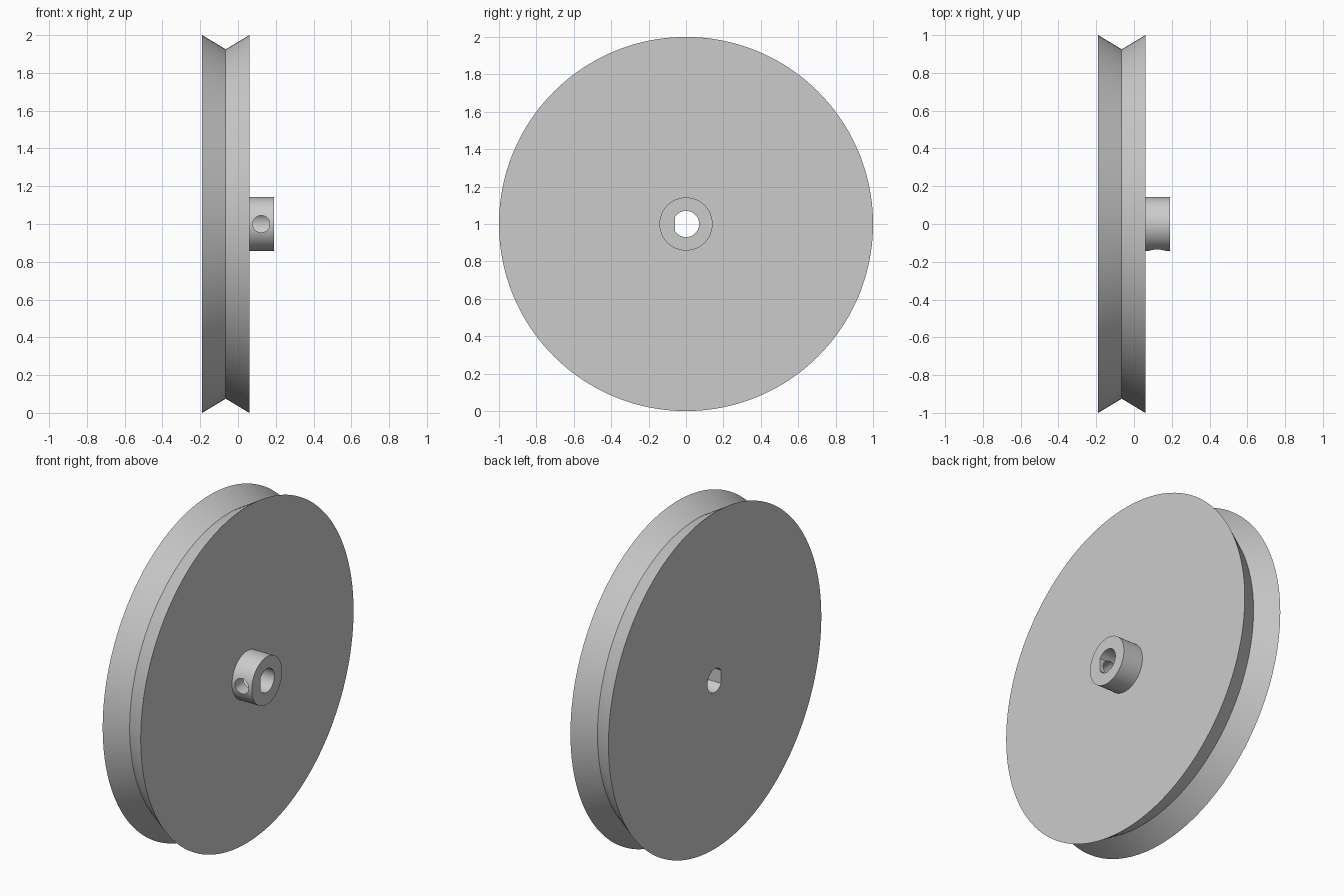
import bpy, bmesh, math
from mathutils import Matrix, Vector

SEGMENTS = 160
AXIS_Z = 1.0  # height of the wheel axle

cube = bpy.data.objects.get("Cube")
if cube:
    bpy.data.objects.remove(cube, do_unlink=True)

grey = bpy.data.materials.new("plain_grey")
grey.use_nodes = True
colour = (0.6, 0.6, 0.6, 1)
grey.diffuse_color = colour
grey.node_tree.nodes["Principled BSDF"].inputs["Base Color"].default_value = colour


def make_object(name, bm):
    bmesh.ops.recalc_face_normals(bm, faces=bm.faces)
    mesh = bpy.data.meshes.new(name)
    bm.to_mesh(mesh)
    bm.free()
    mesh.materials.append(grey)
    obj = bpy.data.objects.new(name, mesh)
    obj.location.z = AXIS_Z
    bpy.context.collection.objects.link(obj)
    return obj


def lathe(name, profile):
    """Revolve (x, radius) points about the x axis and cap both ends."""
    bm = bmesh.new()
    rings = []
    for x, r in profile:
        angles = [2 * math.pi * i / SEGMENTS for i in range(SEGMENTS)]
        rings.append([bm.verts.new((x, r * math.cos(a), r * math.sin(a))) for a in angles])
    for a, b in zip(rings, rings[1:]):
        for i in range(SEGMENTS):
            j = (i + 1) % SEGMENTS
            bm.faces.new((a[i], a[j], b[j], b[i]))
    bm.faces.new(rings[0])
    bm.faces.new(rings[-1])
    return make_object(name, bm)


def cut(target, cutter):
    mod = target.modifiers.new(cutter.name, "BOOLEAN")
    mod.object = cutter
    mod.operation = "DIFFERENCE"
    mod.solver = "EXACT"
    bpy.context.view_layer.objects.active = target
    bpy.ops.object.modifier_apply(modifier=mod.name)


# Grooved wheel with its hub, one turned solid
pulley = lathe("pulley_wheel_and_hub", [
    (-0.19, 1.0), (-0.065, 0.925), (0.06, 1.0), (0.06, 0.142), (0.19, 0.142)])

# D-shaped shaft bore: round cutter with the front side trimmed flat
bore = lathe("bore_cutter", [(-0.4, 0.07), (0.4, 0.07)])
bm = bmesh.new()
bm.from_mesh(bore.data)
cutting = bmesh.ops.bisect_plane(
    bm, geom=bm.verts[:] + bm.edges[:] + bm.faces[:],
    plane_co=(0, -0.058, 0), plane_no=(0, -1, 0), clear_outer=True)
edges = [e for e in bm.edges if e.is_boundary]
bmesh.ops.holes_fill(bm, edges=edges)
bmesh.ops.recalc_face_normals(bm, faces=bm.faces)
bm.to_mesh(bore.data)
bm.free()

# Set screw hole from the front of the hub into the bore
bm = bmesh.new()
placement = Matrix.Translation(Vector((0.123, -0.15, 0))) @ Matrix.Rotation(math.pi / 2, 4, "X")
bmesh.ops.create_cone(bm, cap_ends=True, segments=48, radius1=0.045,
                      radius2=0.045, depth=0.3, matrix=placement)
screw_hole = make_object("screw_hole_cutter", bm)

for cutter in (bore, screw_hole):
    cut(pulley, cutter)
    bpy.data.objects.remove(cutter, do_unlink=True)

# Smooth curved walls, crisp rims
bpy.ops.object.select_all(action="DESELECT")
pulley.select_set(True)
bpy.context.view_layer.objects.active = pulley
bpy.ops.object.shade_smooth_by_angle(angle=math.radians(25))
